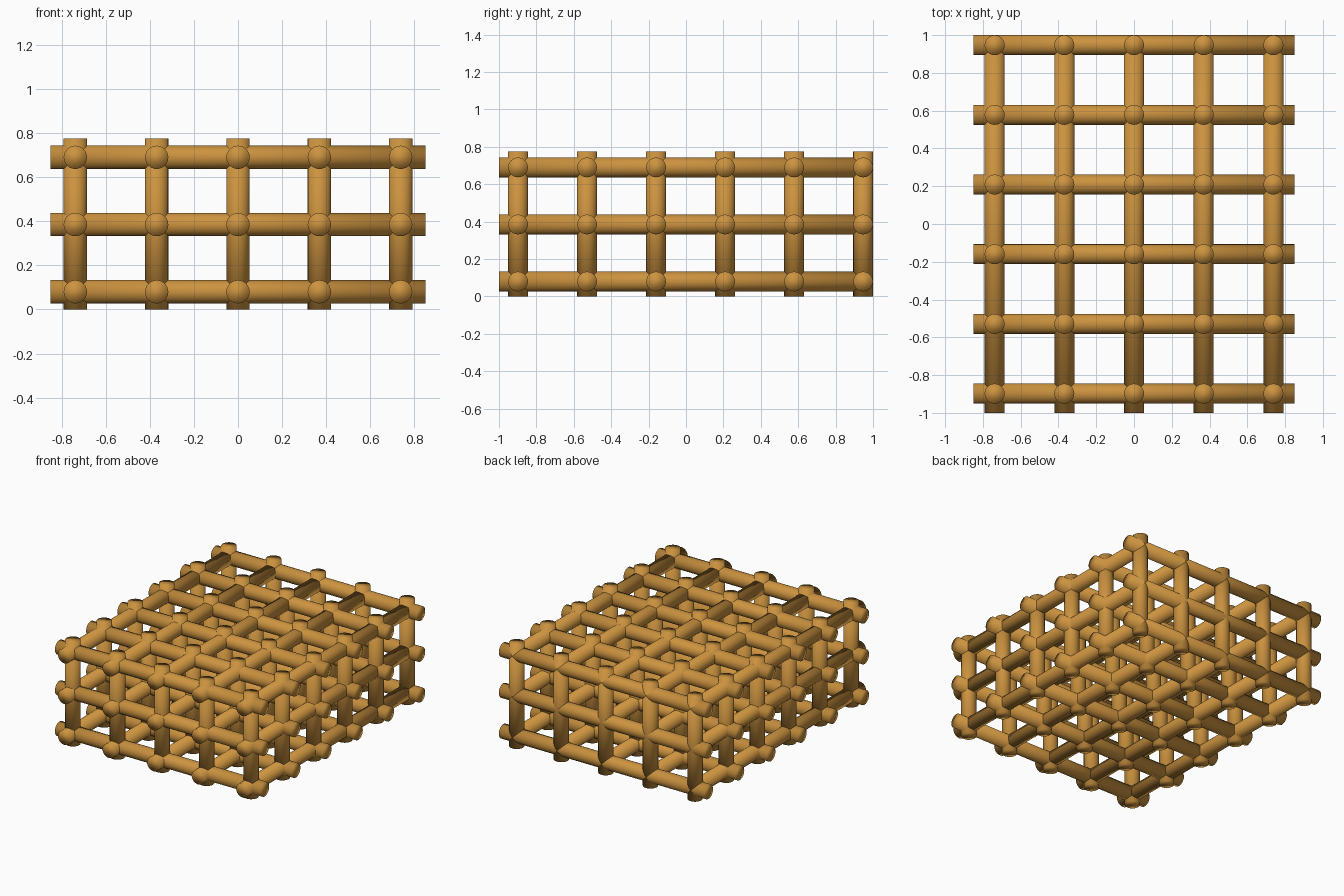
import bpy
import math

if "Cube" in bpy.data.objects:
    bpy.data.objects.remove(bpy.data.objects["Cube"])

R = 0.053                                    # bar radius
XS = [-0.738 + 0.369 * i for i in range(5)]  # grid positions
YS = [-0.898 + 0.369 * i for i in range(6)]
ZS = [0.08 + 0.305 * i for i in range(3)]

wood = bpy.data.materials.new("golden brown")
wood.diffuse_color = (0.60, 0.29, 0.05, 1)
wood.use_nodes = True
wood.node_tree.nodes["Principled BSDF"].inputs["Base Color"].default_value = wood.diffuse_color


def make_mesh(name, length):
    """Round bar mesh, softly shaded all over, shared by all its copies."""
    bpy.ops.mesh.primitive_cylinder_add(vertices=24, radius=R, depth=length)
    ob = bpy.context.object
    bpy.ops.object.shade_smooth()
    me = ob.data
    me.name = name
    me.materials.append(wood)
    bpy.data.objects.remove(ob)
    return me


def place(name, me, loc, rot=(0, 0, 0)):
    ob = bpy.data.objects.new(name, me)
    ob.location = loc
    ob.rotation_euler = rot
    bpy.context.collection.objects.link(ob)


cross_mesh = make_mesh("cross_bar", 1.70)
long_mesh = make_mesh("long_bar", 1.98)
post_mesh = make_mesh("post", 0.775)

# bars running left to right
for y in YS:
    for z in ZS:
        place("cross_bar", cross_mesh, (0, y, z), (0, math.pi / 2, 0))

# bars running front to back, ending inside the rear joints
for x in XS:
    for z in ZS:
        place("long_bar", long_mesh, (x, -0.01, z), (math.pi / 2, 0, 0))

# upright posts
for x in XS:
    for y in YS:
        place("post", post_mesh, (x, y, 0.3875))
